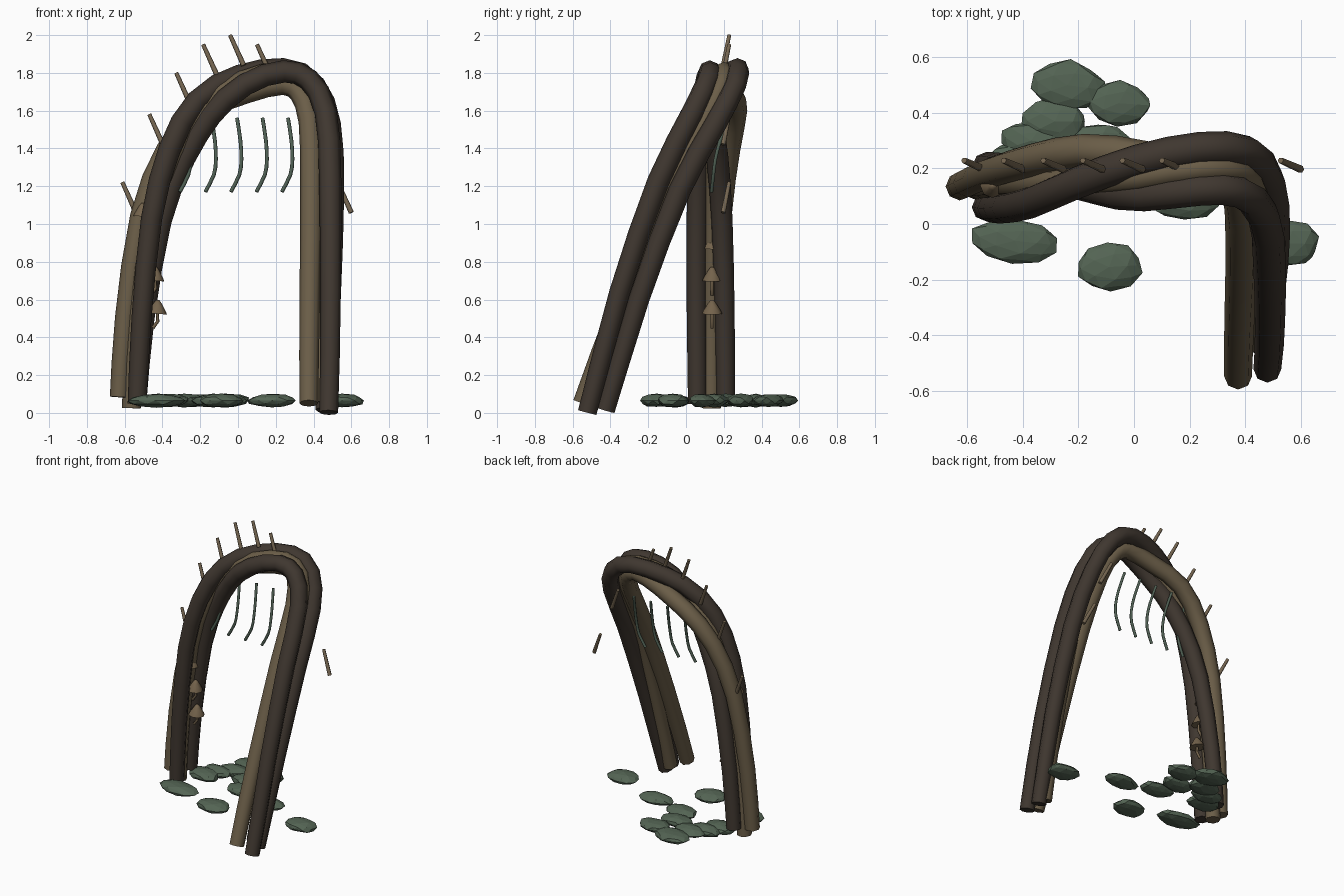
import bpy, bmesh, math, random
from mathutils import Vector

if "Cube" in bpy.data.objects:
    bpy.data.objects.remove(bpy.data.objects["Cube"])

random.seed(4)


def material(name, rgb):
    m = bpy.data.materials.new(name)
    m.diffuse_color = (*rgb, 1)
    m.use_nodes = True
    m.node_tree.nodes["Principled BSDF"].inputs["Base Color"].default_value = m.diffuse_color
    return m


DARK = material("dark bark", (0.050, 0.038, 0.029))
LIGHT = material("light bark", (0.145, 0.110, 0.064))
THORN = material("thorn wood", (0.175, 0.130, 0.080))
CAP = material("mushroom tan", (0.175, 0.125, 0.072))
MOSS = material("mossy stone", (0.088, 0.128, 0.088))
VINE = material("vine green", (0.078, 0.115, 0.086))


def finish(bm, name, mat, smooth=True):
    bmesh.ops.recalc_face_normals(bm, faces=bm.faces)
    me = bpy.data.meshes.new(name)
    bm.to_mesh(me)
    bm.free()
    me.materials.append(mat)
    ob = bpy.data.objects.new(name, me)
    bpy.context.collection.objects.link(ob)
    if smooth:
        bpy.ops.object.select_all(action='DESELECT')
        ob.select_set(True)
        bpy.context.view_layer.objects.active = ob
        bpy.ops.object.shade_smooth_by_angle(angle=math.radians(62))
    return ob


def frame(pts, i):
    """Tangent, inward and frontward directions of a path at point i."""
    t = (pts[min(i + 1, len(pts) - 1)].xyz - pts[max(i - 1, 0)].xyz).normalized()
    f = Vector((0, -1, 0))
    f = (f - t * f.dot(t)).normalized()
    return t, t.cross(f), f


def tube(name, pts, radii, sides, mat):
    """Capped tube through points, with one radius per point."""
    bm = bmesh.new()
    rings = []
    for i, p in enumerate(pts):
        t, n, f = frame(pts, i)
        rings.append([bm.verts.new(p + radii[i] * (math.cos(a) * n + math.sin(a) * f))
                      for a in (math.tau * k / sides for k in range(sides))])
    for r0, r1 in zip(rings, rings[1:]):
        for k in range(sides):
            j = (k + 1) % sides
            bm.faces.new((r0[k], r0[j], r1[j], r1[k]))
    bm.faces.new(rings[0])
    bm.faces.new(rings[-1])
    return finish(bm, name, mat)


def spline(keys, steps):
    """Catmull-Rom samples through key tuples."""
    out = []
    for i in range(len(keys) - 1):
        a, b, c, d = (Vector(keys[max(0, min(len(keys) - 1, i + k))]) for k in (-1, 0, 1, 2))
        for s in range(steps):
            u = s / steps
            out.append(0.5 * (2 * b + (c - a) * u + (2 * a - 5 * b + 4 * c - d) * u ** 2
                              + (3 * b - a - 3 * c + d) * u ** 3))
    return out + [Vector(keys[-1])]


# Arch centre line: x, y, z and twist in degrees
arch = [(-0.565, 0.135, 0.07, 0), (-0.535, 0.137, 0.50, 8), (-0.46, 0.145, 1.03, 28),
        (-0.34, 0.158, 1.38, 55), (-0.18, 0.18, 1.61, 95), (0.03, 0.19, 1.74, 145),
        (0.24, 0.205, 1.79, 172), (0.37, 0.19, 1.73, 178), (0.44, 0.10, 1.55, 180),
        (0.452, -0.08, 1.20, 184), (0.44, -0.30, 0.62, 200), (0.42, -0.485, 0.05, 225)]
samples = spline(arch, 2)
last = len(samples) - 1


def thickness(i):
    """Slightly thinner at both feet."""
    return 0.050 + 0.009 * min(1, i / 6, (last - i) / 4)


# Three trunks wound round the centre line: phase, foot extensions, drift on the right leg
for name, phase, mat, left, right, drift in (
        ("outer_trunk", 180, LIGHT, -0.01, 0.02, 0),
        ("front_trunk", 60, DARK, 0.02, 0.015, -55),
        ("back_trunk", 300, DARK, -0.02, 0.055, 0)):
    pts = []
    for i, s in enumerate(samples):
        t, n, f = frame(samples, i)
        a = math.radians(phase + s.w + drift * max(0, (i - 14) / (last - 14)))
        flat = 0.064 - 0.016 * max(0, 1 - abs(i - 12) / 5)
        end = -left if i == 0 else right if i == last else 0
        pts.append(s.xyz + flat * math.cos(a) * n + 0.086 * math.sin(a) * f + end * t)
    tube(name, pts, [thickness(i) for i in range(last + 1)], 8, mat)

# Core trunk: bulges out between the others at the crown, leans back at the right foot
core = []
for i, s in enumerate(samples):
    t, n, f = frame(samples, i)
    a = math.radians(s.w)
    bulge = 0.028 * max(0, 1 - abs(i - 10) / 6)
    lean = max(0, (i - 18) / (last - 18))
    core.append(s.xyz + bulge * (math.cos(a) * n + 1.3 * math.sin(a) * f)
                + lean * Vector((0, 0.068, 0)))
core[0].z -= 0.045
tube("core_trunk", core, [0.050 - 0.006 * max(0, 1 - abs(i - 18) / 4)
                          for i in range(last + 1)], 8, LIGHT)

# Leaning thorns, rising and falling along an arc
heights = [1.06, 1.42, 1.64, 1.79, 1.84]
for i, z in enumerate(heights + heights[-2::-1]):
    base = Vector((-0.54 + i * 0.1425, 0.197, z))
    tube(f"thorn_{i + 1}", [base, base + Vector((-0.072, 0.032, 0.16))], [0.014, 0.011], 6, THORN)

# Hanging vines under the crown
for i in range(5):
    x = -0.275 + i * 0.135
    keys = [(x, 0.22, 1.56), (x + 0.018, 0.18, 1.44), (x + 0.023, 0.155, 1.34),
            (x + 0.012, 0.145, 1.26), (x - 0.033, 0.135, 1.17)]
    pts = spline(keys, 2)
    tube(f"vine_{i + 1}", pts, [0.010] * len(pts), 6, VINE)

# Mushrooms on the inside of the left leg: conical cap and thin stem
for i, (x, z, r) in enumerate(((-0.43, 0.525, 0.054), (-0.442, 0.70, 0.052),
                               (-0.468, 0.87, 0.048), (-0.51, 1.04, 0.044))):
    up = Vector((0.006, 0, 0.072))
    c = Vector((x, 0.138, z))
    tube(f"mushroom_cap_{i + 1}", [c, c + up * 0.2, c + up * 0.75, c + up],
         [r, r * 0.88, r * 0.42, r * 0.15], 8, CAP)
    tube(f"mushroom_stem_{i + 1}", [c + Vector((-0.02, 0, -0.075)), c + Vector((0.005, 0, -0.04)),
                                    c + up * 0.3], [0.009, 0.009, 0.008], 6, CAP)

# Flat faceted stepping stones: x, y, half width, half depth
stones = [(-0.24, 0.50, 0.135, 0.09), (-0.055, 0.435, 0.12, 0.083), (-0.285, 0.37, 0.12, 0.085),
          (-0.37, 0.30, 0.11, 0.07), (-0.13, 0.29, 0.12, 0.075), (-0.42, 0.21, 0.12, 0.08),
          (-0.07, 0.15, 0.125, 0.075), (0.18, 0.085, 0.13, 0.072), (-0.43, -0.06, 0.16, 0.083),
          (-0.09, -0.155, 0.12, 0.088), (0.55, -0.07, 0.12, 0.088)]
for i, (x, y, rx, ry) in enumerate(stones):
    bm = bmesh.new()
    bmesh.ops.create_icosphere(bm, subdivisions=2, radius=1)
    tilt = random.uniform(-0.2, 0.1)
    for v in bm.verts:
        k = random.uniform(0.90, 1.06)
        px, py = v.co.x * rx * k, v.co.y * ry * k
        v.co = (x + px * math.cos(tilt) - py * math.sin(tilt),
                y + px * math.sin(tilt) + py * math.cos(tilt), 0.065 + v.co.z * 0.036 * k)
    finish(bm, f"stone_{i + 1}", MOSS, smooth=False)
